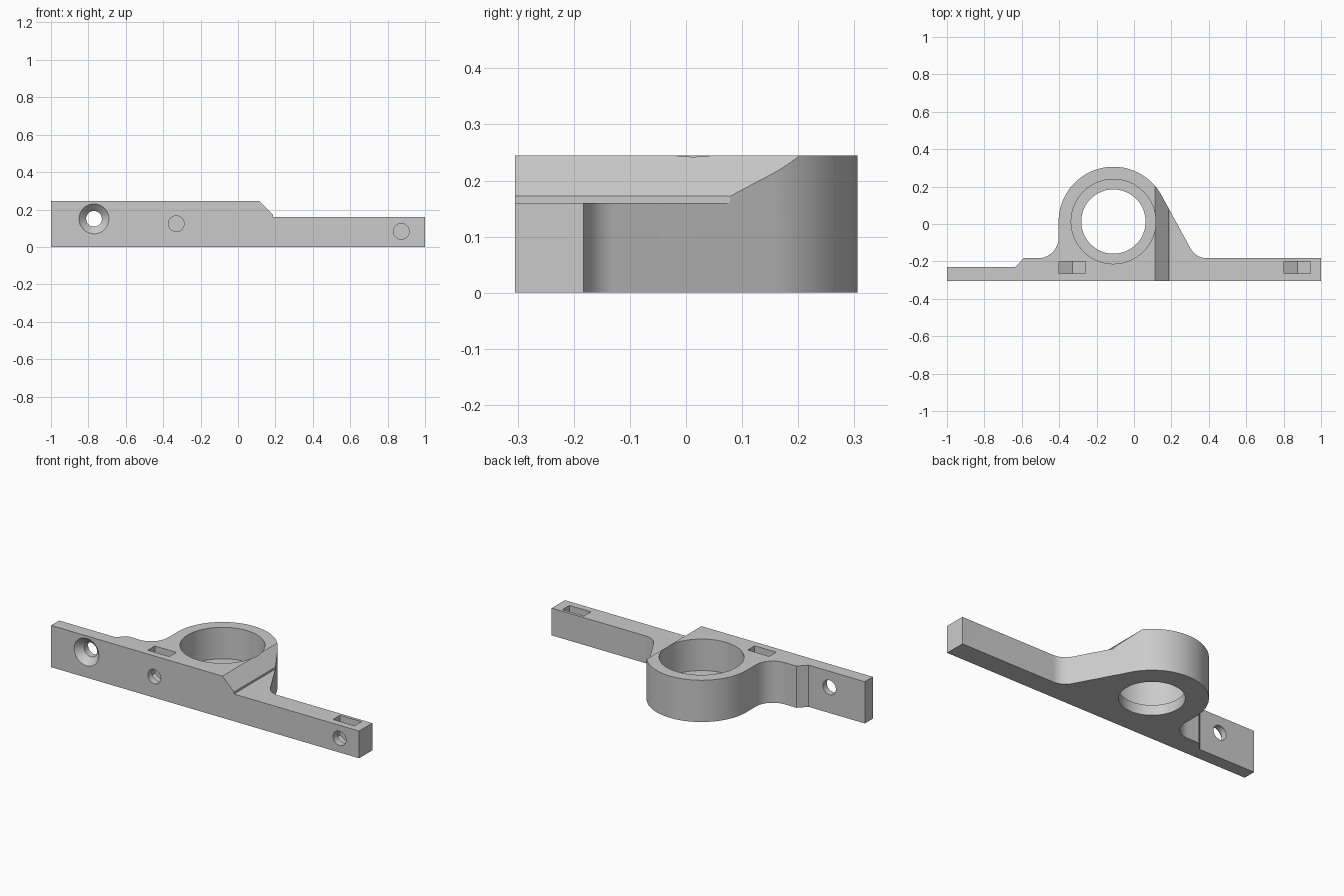
import bpy, bmesh, math
from mathutils import Matrix, Vector

if "Cube" in bpy.data.objects:
    bpy.data.objects.remove(bpy.data.objects["Cube"])

grey = bpy.data.materials.new("plain grey")
grey.use_nodes = True
grey.diffuse_color = (0.6, 0.6, 0.6, 1)
grey.node_tree.nodes["Principled BSDF"].inputs["Base Color"].default_value = (0.6, 0.6, 0.6, 1)

TOP, FRONT = 0.245, -0.305          # full height, front face
ARM_TOP, ARM_BACK = 0.16, -0.183    # low arm height, back of the arms
RING = Vector((-0.11, 0.013))       # centre of the ring
R = 0.293


def make_object(name, bm):
    bmesh.ops.recalc_face_normals(bm, faces=bm.faces)
    mesh = bpy.data.meshes.new(name)
    bm.to_mesh(mesh)
    bm.free()
    mesh.materials.append(grey)
    obj = bpy.data.objects.new(name, mesh)
    bpy.context.collection.objects.link(obj)
    return obj


def prism(name, points, low, high, axis="z"):
    """Extrude an outline: (x, y) along z, or (x, z) along y."""
    bm = bmesh.new()
    place = (lambda p: (p[0], p[1], low)) if axis == "z" else (lambda p: (p[0], low, p[1]))
    face = bm.faces.new([bm.verts.new(place(p)) for p in points])
    side = bmesh.ops.extrude_face_region(bm, geom=[face])["geom"]
    move = Vector((0, 0, high - low)) if axis == "z" else Vector((0, high - low, 0))
    bmesh.ops.translate(bm, vec=move, verts=[v for v in side if isinstance(v, bmesh.types.BMVert)])
    return make_object(name, bm)


def cone(name, start, axis, length, r1, r2):
    """Round cutter running from start along the y or z axis."""
    bm = bmesh.new()
    turn = Matrix.Rotation(-math.pi / 2, 4, "X") if axis == "y" else Matrix()
    bmesh.ops.create_cone(bm, cap_ends=True, segments=64, radius1=r1, radius2=r2, depth=length,
                          matrix=Matrix.Translation(start) @ turn @ Matrix.Translation((0, 0, length / 2)))
    return make_object(name, bm)


def arc(centre, radius, a0, a1, steps):
    angles = [math.radians(a0 + (a1 - a0) * i / steps) for i in range(steps + 1)]
    return [(centre[0] + radius * math.cos(a), centre[1] + radius * math.sin(a)) for a in angles]


def cut(body, cutter):
    mod = body.modifiers.new("cut", "BOOLEAN")
    mod.operation, mod.solver, mod.object = "DIFFERENCE", "EXACT", cutter
    bpy.context.view_layer.objects.active = body
    bpy.ops.object.modifier_apply(modifier=mod.name)
    bpy.data.objects.remove(cutter)


# Plan outline: arms, ring, web tangent to the ring, and fillets
web_angle, web_r, left_r = 28.6, 0.10, 0.11
n = Vector((math.cos(math.radians(web_angle)), math.sin(math.radians(web_angle))))
fy = ARM_BACK + web_r
fx = RING.x + (R + web_r - (fy - RING.y) * n.y) / n.x
outline = [(-1, FRONT), (1, FRONT), (1, ARM_BACK)]
outline += arc((fx, fy), web_r, 270, 180 + web_angle, 16)
outline += arc(RING, R, web_angle, 180, 48)
outline += arc((RING.x - R - left_r, ARM_BACK + left_r), left_r, 0, -90, 20)
outline += [(-0.59, ARM_BACK), (-0.635, -0.23), (-1, -0.23)]
body = prism("bearing_bracket", outline, 0, TOP)

# Sloped step down to the low arm
step = [(0.113, TOP), (0.188, 0.172), (0.188, ARM_TOP), (1.1, ARM_TOP), (1.1, 0.4), (0.113, 0.4)]
cut(body, prism("step_cutter", step, -0.5, 0.5, "y"))

# Bearing pocket and through bore
cut(body, cone("pocket_cutter", (RING.x, RING.y, 0.06), "z", 0.4, 0.226, 0.226))
cut(body, cone("bore_cutter", (RING.x, RING.y, -0.1), "z", 0.4, 0.172, 0.172))

# Countersunk mounting hole
cut(body, cone("hole_cutter", (-0.77, -0.4, 0.15), "y", 0.4, 0.042, 0.042))
cut(body, cone("countersink_cutter", (-0.77, FRONT - 0.01, 0.15), "y", 0.05, 0.09, 0.04))

# Nut slots with pointed floors, and their screw holes
for x, z in ((-0.33, 0.124), (0.873, 0.083)):
    slot = [(x, z - 0.079), (x + 0.07, z - 0.04), (x + 0.07, 0.4), (x - 0.07, 0.4), (x - 0.07, z - 0.04)]
    cut(body, prism("slot_cutter", slot, -0.265, -0.2, "y"))
    cut(body, cone("screw_cutter", (x, -0.4, z), "y", 0.18, 0.042, 0.042))

bpy.ops.object.select_all(action="DESELECT")
body.select_set(True)
bpy.context.view_layer.objects.active = body
bpy.ops.object.shade_smooth_by_angle(angle=math.radians(25))
